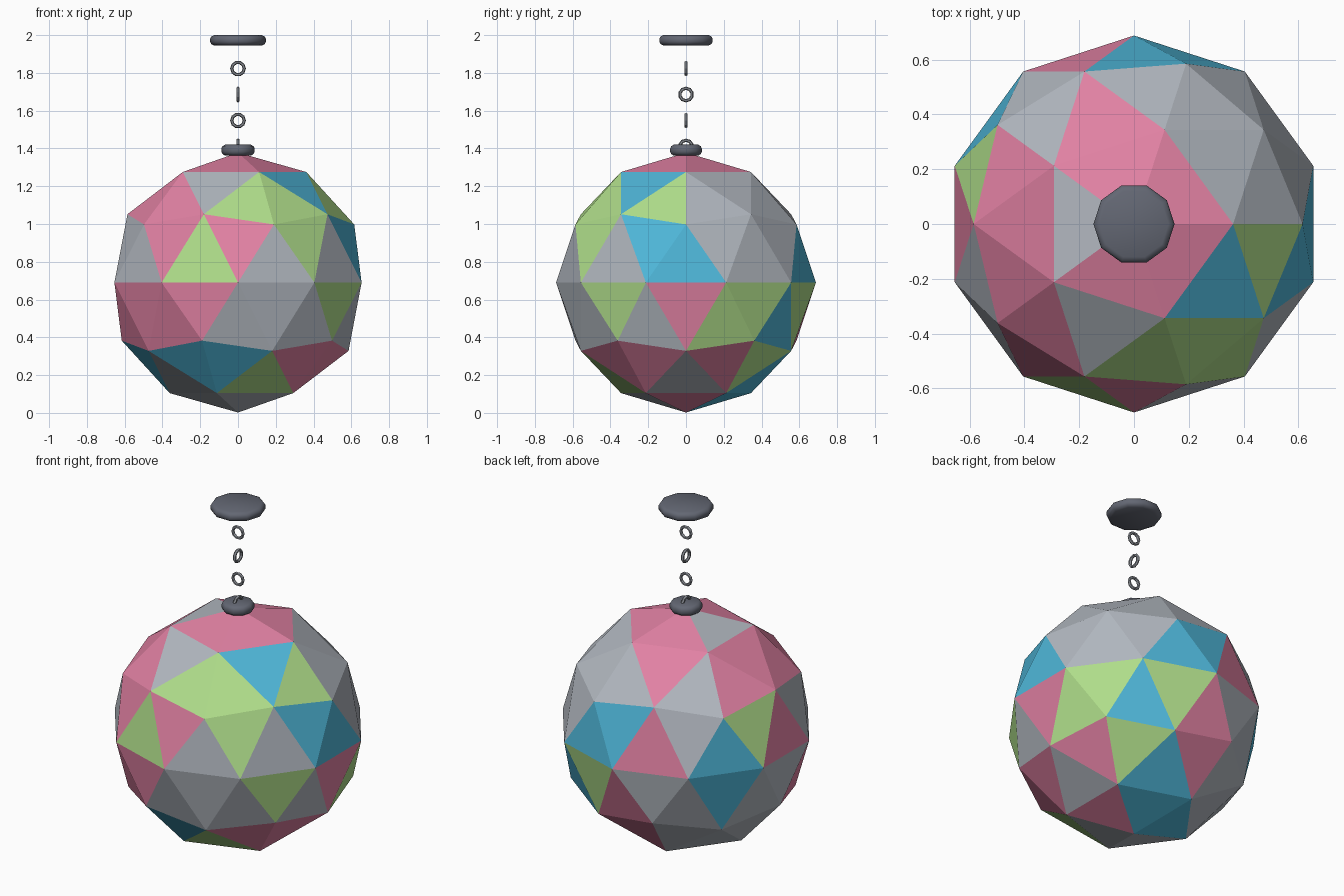
import bpy, bmesh, math
from mathutils import Matrix

if "Cube" in bpy.data.objects:
    bpy.data.objects.remove(bpy.data.objects["Cube"])


def mat(name, r, g, b):
    def lin(v):
        v /= 255
        return v / 12.92 if v <= 0.04045 else ((v + 0.055) / 1.055) ** 2.4
    m = bpy.data.materials.new(name)
    m.diffuse_color = (lin(r), lin(g), lin(b), 1)
    m.use_nodes = True
    m.node_tree.nodes["Principled BSDF"].inputs["Base Color"].default_value = m.diffuse_color
    return m


GREY = mat("silver grey", 178, 184, 192)
PINK = mat("rose pink", 225, 129, 163)
GREEN = mat("lime green", 175, 221, 138)
BLUE = mat("sky blue", 79, 183, 217)
SLATE = mat("dark slate", 99, 103, 115)
STEEL = mat("steel", 142, 146, 153)


def new_object(name, bm, mats):
    me = bpy.data.meshes.new(name)
    bm.to_mesh(me)
    bm.free()
    for m in mats:
        me.materials.append(m)
    ob = bpy.data.objects.new(name, me)
    bpy.context.collection.objects.link(ob)
    return ob


# Faceted ball: each horizontal band of panels has a colour sequence,
# read anticlockwise: (lowest centroid height, angle offset in steps, colours)
BANDS = [
    (0.82, 0.0, "ppgpp"),
    (0.67, 0.0, "gppgb"),
    (0.45, 0.0, "ggggpppnnn"),
    (0.25, 0.0, "ggbgngppnb"),
    (0.00, 0.5, "bgbpbpgngg"),
    (-0.25, 0.5, "pnngbgppgn"),
    (-0.45, 0.0, "nbpggppggg"),
    (-0.67, 0.0, "pnpggbbbpp"),
    (-0.82, 0.5, "gbggn"),
    (-2.00, 0.5, "pbbgg"),
]
RADIUS, CENTRE = 0.688, 0.69
bm = bmesh.new()
bmesh.ops.create_icosphere(bm, subdivisions=2, radius=1)
for f in bm.faces:
    c = f.calc_center_median()
    turn = (math.atan2(c.y, c.x) / math.tau) % 1
    offset, colours = next((o, s) for low, o, s in BANDS if c.z > low)
    n = len(colours)
    f.material_index = "gpnb".index(colours[int(turn * n + offset) % n])
bmesh.ops.transform(bm, verts=bm.verts,
                    matrix=Matrix.Translation((0, 0, CENTRE)) @ Matrix.Scale(RADIUS, 4))
new_object("faceted_ball", bm, [GREY, PINK, GREEN, BLUE])


# Ten-sided discs with rounded rims
def disc(name, radius, low, high, rim):
    bm = bmesh.new()
    h = high - low
    prof = [(radius - rim, low), (radius - rim * 0.3, low + h * 0.14),
            (radius, low + h * 0.35), (radius, high - h * 0.35),
            (radius - rim * 0.3, high - h * 0.14), (radius - rim, high)]
    rings = [[bm.verts.new((r * math.cos(math.tau * i / 10), r * math.sin(math.tau * i / 10), z))
              for i in range(10)] for r, z in prof]
    for a, b in zip(rings, rings[1:]):
        for i in range(10):
            j = (i + 1) % 10
            bm.faces.new((a[i], a[j], b[j], b[i]))
    bm.faces.new(rings[0][::-1])
    bm.faces.new(rings[-1])
    ob = new_object(name, bm, [SLATE])
    bpy.context.view_layer.objects.active = ob
    ob.select_set(True)
    bpy.ops.object.shade_smooth_by_angle(angle=math.radians(50))
    ob.select_set(False)


disc("ceiling_plate", 0.148, 1.945, 2.0, 0.022)
disc("ball_cap", 0.088, 1.362, 1.42, 0.02)

# Chain links, alternately facing front and side
for i in range(4):
    rot = (math.pi / 2, 0, 0) if i % 2 == 0 else (0, math.pi / 2, 0)
    bpy.ops.mesh.primitive_torus_add(major_segments=10, minor_segments=6,
                                     major_radius=0.033, minor_radius=0.009,
                                     location=(0, 0, 1.823 - 0.1375 * i), rotation=rot)
    link = bpy.context.object
    link.name = f"chain_link_{i + 1}"
    link.data.materials.append(STEEL)
